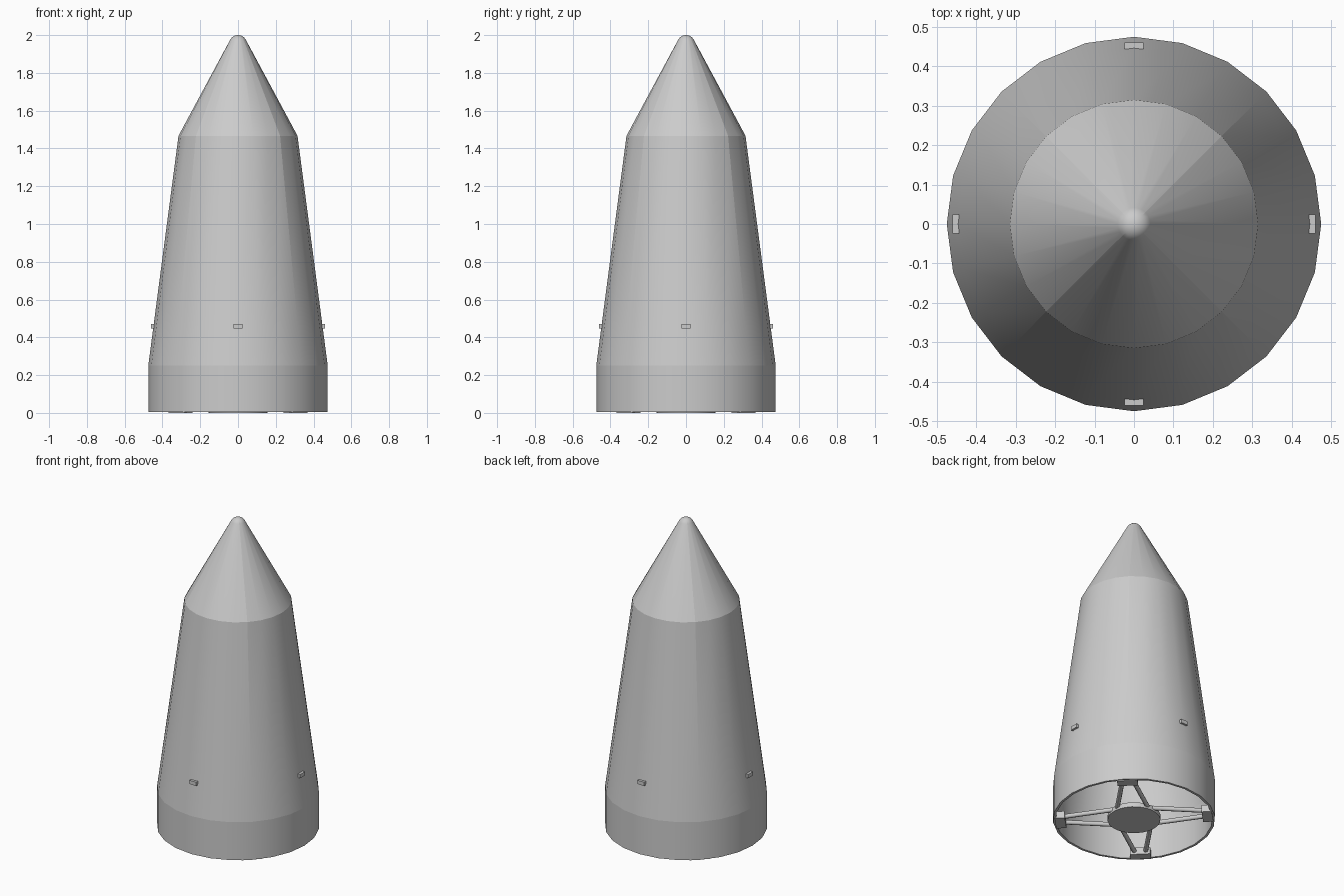
import bpy, bmesh, math
from mathutils import Matrix, Vector

if "Cube" in bpy.data.objects:
    bpy.data.objects.remove(bpy.data.objects["Cube"])

SIDES = 24
grey = bpy.data.materials.new("light_grey")
grey.diffuse_color = (0.6, 0.6, 0.6, 1)
grey.use_nodes = True
grey.node_tree.nodes["Principled BSDF"].inputs["Base Color"].default_value = grey.diffuse_color


def finish(name, bm, smooth=None):
    bmesh.ops.recalc_face_normals(bm, faces=bm.faces)
    me = bpy.data.meshes.new(name)
    bm.to_mesh(me)
    bm.free()
    me.materials.append(grey)
    ob = bpy.data.objects.new(name, me)
    bpy.context.collection.objects.link(ob)
    if smooth:
        bpy.ops.object.select_all(action='DESELECT')
        ob.select_set(True)
        bpy.context.view_layer.objects.active = ob
        bpy.ops.object.shade_smooth_by_angle(angle=math.radians(smooth))
    return ob


def box(name, size, matrix):
    bm = bmesh.new()
    bmesh.ops.create_cube(bm, size=1)
    bmesh.ops.scale(bm, vec=size, verts=bm.verts)
    bmesh.ops.transform(bm, matrix=matrix, verts=bm.verts)
    return finish(name, bm)


def strut(name, a, b, radius):
    d = b - a
    bm = bmesh.new()
    bmesh.ops.create_cone(bm, cap_ends=True, segments=8, radius1=radius,
                          radius2=radius, depth=d.length)
    m = Matrix.Translation((a + b) / 2) @ d.to_track_quat('Z', 'Y').to_matrix().to_4x4()
    bmesh.ops.transform(bm, matrix=m, verts=bm.verts)
    return finish(name, bm, 50)


# Fairing shell: hollow body of revolution with a rounded nose
tip_r, tip_z, slope = 0.047, 1.953, math.radians(28.2)
nose = []
for i in range(6):
    a = slope + (math.pi / 2 - slope) * i / 6
    nose.append((tip_r * math.cos(a), tip_z + tip_r * math.sin(a)))
outer = [(0.475, 0.005), (0.475, 0.25), (0.4475, 0.46), (0.315, 1.467)] + nose + [(0, 2.0)]
inner = [(0, 1.975), (0.03, 1.96), (0.30, 1.46), (0.46, 0.25), (0.46, 0.005)]

bm = bmesh.new()
rings = []
for r, z in outer + inner:
    if r == 0:
        rings.append([bm.verts.new((0, 0, z))] * SIDES)
    else:
        rings.append([bm.verts.new((r * math.cos(math.tau * i / SIDES),
                                    r * math.sin(math.tau * i / SIDES), z))
                      for i in range(SIDES)])
for k, lo in enumerate(rings):
    hi = rings[(k + 1) % len(rings)]
    for i in range(SIDES):
        j = (i + 1) % SIDES
        quad = list(dict.fromkeys((lo[i], lo[j], hi[j], hi[i])))
        if len(quad) > 2:
            bm.faces.new(quad)
shell = finish("fairing_shell", bm, 18)

# Sharp panel seams on the diagonals and a crease above the base ring
for e in shell.data.edges:
    a, b = (shell.data.vertices[v].co for v in e.vertices)
    seam = all(abs(abs(p.x) - abs(p.y)) < 1e-4 and 0.45 < p.z < 1.99 for p in (a, b))
    crease = all(abs(p.z - 0.25) < 1e-4 for p in (a, b))
    if seam or crease:
        e.use_edge_sharp = True

# Small thruster blocks on the four sides
for i in range(4):
    turn = Matrix.Rotation(i * math.pi / 2, 4, 'Z')
    box(f"thruster_{i + 1}", (0.017, 0.048, 0.024),
        turn @ Matrix.Translation((0.4525, 0, 0.458)))

# Central hub disc inside the base
bm = bmesh.new()
bmesh.ops.create_cone(bm, cap_ends=True, segments=SIDES, radius1=0.155,
                      radius2=0.155, depth=0.03)
bmesh.ops.translate(bm, vec=(0, 0, 0.015), verts=bm.verts)
finish("hub_disc", bm, 30)

# Four pads on the diagonals, each joined to the hub by two splayed struts
for i in range(4):
    turn = Matrix.Rotation(math.pi / 4 + i * math.pi / 2, 4, 'Z')
    box(f"pad_{i + 1}", (0.06, 0.12, 0.045),
        turn @ Matrix.Translation((0.432, 0, 0.0225)))
    for s in (-1, 1):
        side = "left" if s > 0 else "right"
        strut(f"strut_{i + 1}_{side}", turn @ Vector((0.415, 0.032 * s, 0.024)),
              turn @ Vector((0.115, 0.088 * s, 0.024)), 0.014)
